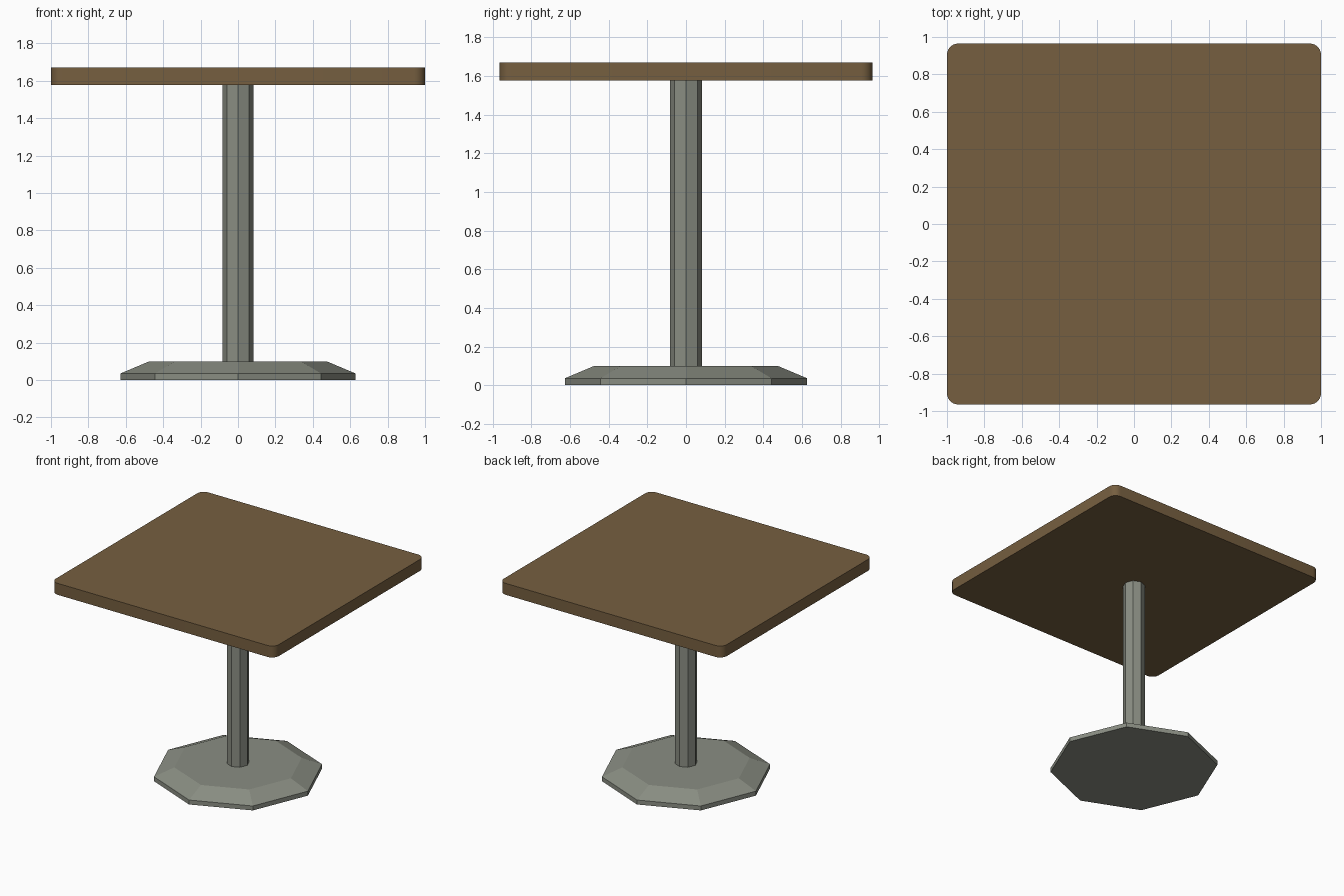
import bpy
import bmesh
import math

cube = bpy.data.objects.get("Cube")
if cube:
    bpy.data.objects.remove(cube, do_unlink=True)


def material(name, rgb):
    mat = bpy.data.materials.new(name)
    mat.use_nodes = True
    colour = (*rgb, 1)
    mat.diffuse_color = colour
    mat.node_tree.nodes["Principled BSDF"].inputs["Base Color"].default_value = colour
    return mat


def loft(name, rings, mat):
    """Closed solid skinned through stacked rings of points."""
    bm = bmesh.new()
    loops = [[bm.verts.new(p) for p in ring] for ring in rings]
    count = len(loops[0])
    for low, high in zip(loops, loops[1:]):
        for i in range(count):
            j = (i + 1) % count
            bm.faces.new((low[i], low[j], high[j], high[i]))
    bm.faces.new(loops[0][::-1])
    bm.faces.new(loops[-1])
    mesh = bpy.data.meshes.new(name)
    bm.to_mesh(mesh)
    bm.free()
    mesh.materials.append(mat)
    obj = bpy.data.objects.new(name, mesh)
    bpy.context.collection.objects.link(obj)
    return obj


def octagon(radius, z):
    angles = [math.tau * i / 8 for i in range(8)]
    return [(radius * math.cos(a), radius * math.sin(a), z) for a in angles]


def rounded_rectangle(half_x, half_y, radius, z, steps=6):
    points = []
    for corner, (sx, sy) in enumerate([(1, 1), (-1, 1), (-1, -1), (1, -1)]):
        for i in range(steps + 1):
            a = math.pi / 2 * (corner + i / steps)
            points.append((sx * (half_x - radius) + radius * math.cos(a),
                           sy * (half_y - radius) + radius * math.sin(a), z))
    return points


wood = material("brown wood", (0.181, 0.114, 0.051))
metal = material("grey metal", (0.254, 0.270, 0.227))

# Eight-sided foot with a sloped upper edge
loft("base", [octagon(0.627, 0), octagon(0.627, 0.036), octagon(0.475, 0.10)], metal)

# Eight-sided pillar
loft("column", [octagon(0.083, 0.09), octagon(0.083, 1.585)], metal)

# Slab with rounded corners
top = loft("tabletop", [rounded_rectangle(1, 0.965, 0.06, z) for z in (1.577, 1.67)], wood)
bpy.ops.object.select_all(action="DESELECT")
top.select_set(True)
bpy.context.view_layer.objects.active = top
bpy.ops.object.shade_smooth_by_angle(angle=math.radians(30))
